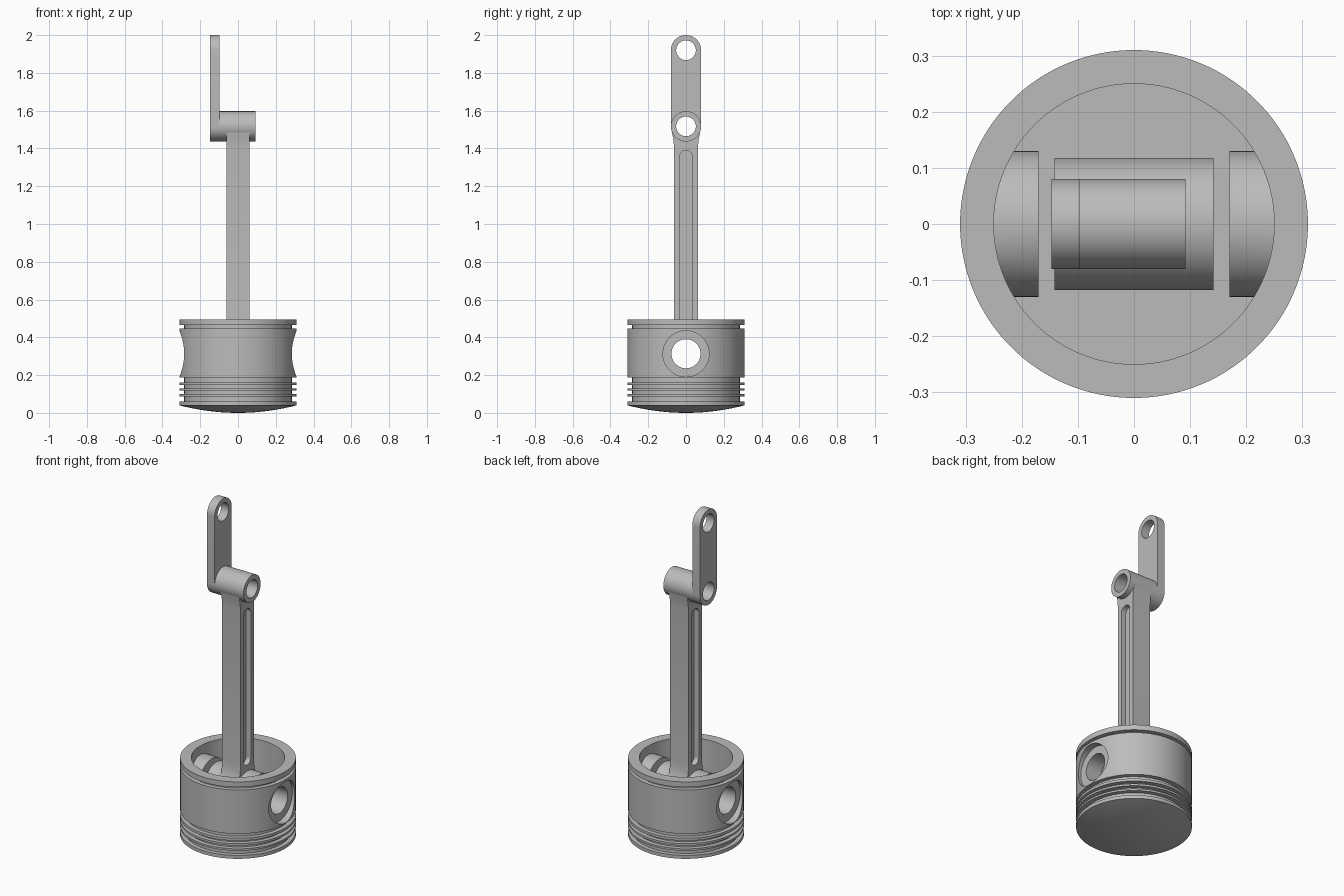
import bpy, bmesh, math
from mathutils import Matrix

if "Cube" in bpy.data.objects:
    bpy.data.objects.remove(bpy.data.objects["Cube"])

PIN_Z, CRANK_Z, TIP_Z = 0.313, 1.517, 1.92

grey = bpy.data.materials.new("metal grey")
grey.diffuse_color = (0.5, 0.5, 0.5, 1)
grey.use_nodes = True
grey.node_tree.nodes["Principled BSDF"].inputs["Base Color"].default_value = grey.diffuse_color


def make(name, bm):
    bmesh.ops.recalc_face_normals(bm, faces=bm.faces)
    mesh = bpy.data.meshes.new(name)
    bm.to_mesh(mesh)
    bm.free()
    mesh.materials.append(grey)
    ob = bpy.data.objects.new(name, mesh)
    bpy.context.collection.objects.link(ob)
    return ob


def cylinder_x(name, r, x0, x1, z, segments=64):
    bm = bmesh.new()
    bmesh.ops.create_cone(bm, cap_ends=True, segments=segments, radius1=r, radius2=r, depth=x1 - x0,
                          matrix=Matrix.Translation(((x0 + x1) / 2, 0, z)) @ Matrix.Rotation(math.pi / 2, 4, 'Y'))
    return make(name, bm)


def prism_x(name, outline, x0, x1):
    """Extrude a closed (y, z) outline along x."""
    bm = bmesh.new()
    face = bm.faces.new([bm.verts.new((x0, y, z)) for y, z in outline])
    new = bmesh.ops.extrude_face_region(bm, geom=[face])["geom"]
    bmesh.ops.translate(bm, vec=(x1 - x0, 0, 0), verts=[v for v in new if isinstance(v, bmesh.types.BMVert)])
    return make(name, bm)


def stadium(r, z0, z1, n=32):
    arc = [math.pi * i / n for i in range(n + 1)]
    return ([(r * math.cos(a), z1 + r * math.sin(a)) for a in arc]
            + [(-r * math.cos(a), z0 - r * math.sin(a)) for a in arc])


def combine(ob, other, operation):
    mod = ob.modifiers.new(operation.lower(), 'BOOLEAN')
    mod.operation, mod.object, mod.solver = operation, other, 'EXACT'
    bpy.context.view_layer.objects.active = ob
    bpy.ops.object.modifier_apply(modifier=mod.name)
    bpy.data.objects.remove(other)


def smooth(ob):
    bpy.ops.object.select_all(action='DESELECT')
    ob.select_set(True)
    bpy.context.view_layer.objects.active = ob
    bpy.ops.object.shade_smooth_by_angle(angle=math.radians(25))


# Piston: turned profile with domed crown, ring grooves and open skirt
R, G, BORE, FLOOR = 0.31, 0.285, 0.25, 0.12
profile = [(R * i / 10, 0.04 * (i / 10) ** 2) for i in range(11)]
for z0, z1 in [(0.06, 0.088), (0.099, 0.118), (0.13, 0.147), (0.162, 0.188), (0.447, 0.464)]:
    profile += [(R, z0), (G, z0), (G, z1), (R, z1)]
profile += [(R, 0.495), (BORE, 0.495), (BORE, FLOOR), (0, FLOOR)]
bm = bmesh.new()
verts = [bm.verts.new((r, 0, z)) for r, z in profile]
edges = [bm.edges.new(p) for p in zip(verts, verts[1:])]
bmesh.ops.spin(bm, geom=verts + edges, axis=(0, 0, 1), cent=(0, 0, 0), steps=128, angle=2 * math.pi)
bmesh.ops.remove_doubles(bm, verts=bm.verts, dist=1e-5)
piston = make("piston", bm)

# Pin bosses inside the skirt, round recesses outside, pin hole through all
for side in (-1, 1):
    combine(piston, cylinder_x("pin_boss", 0.13, *sorted((side * 0.17, side * 0.262)), PIN_Z), 'UNION')
    combine(piston, cylinder_x("recess", 0.122, *sorted((side * 0.27, side * 0.4)), PIN_Z), 'DIFFERENCE')
combine(piston, cylinder_x("pin_hole", 0.077, -0.5, 0.5, PIN_Z), 'DIFFERENCE')
smooth(piston)

# Connecting rod: shank flared at both ends
half = [(0.09, PIN_Z), (0.09, 0.386), (0.079, 0.40), (0.071, 0.42), (0.065, 0.45), (0.0625, 0.49),
        (0.0625, 1.40), (0.066, 1.44), (0.073, 1.48), (0.078, CRANK_Z)]
rod = prism_x("connecting_rod", half + [(-y, z) for y, z in reversed(half)], -0.06, 0.06)
# Long rounded grooves on both flat sides
for side in (-1, 1):
    groove = prism_x("groove", stadium(0.034, 0.50, 1.356), *sorted((side * 0.03, side * 0.1)))
    combine(rod, groove, 'DIFFERENCE')
# Sleeves at each end, then their bores
combine(rod, cylinder_x("piston_end", 0.118, -0.142, 0.142, PIN_Z), 'UNION')
combine(rod, cylinder_x("crank_end", 0.08, -0.097, 0.092, CRANK_Z), 'UNION')
combine(rod, cylinder_x("piston_end_hole", 0.077, -0.5, 0.5, PIN_Z), 'DIFFERENCE')
combine(rod, cylinder_x("crank_end_hole", 0.052, -0.5, 0.5, CRANK_Z), 'DIFFERENCE')
smooth(rod)

# Crank link: flat bar with rounded ends and two holes
link = prism_x("crank_link", stadium(0.08, CRANK_Z, TIP_Z), -0.147, -0.097)
for z in (CRANK_Z, TIP_Z):
    combine(link, cylinder_x("link_hole", 0.052, -0.5, 0.5, z), 'DIFFERENCE')
smooth(link)
